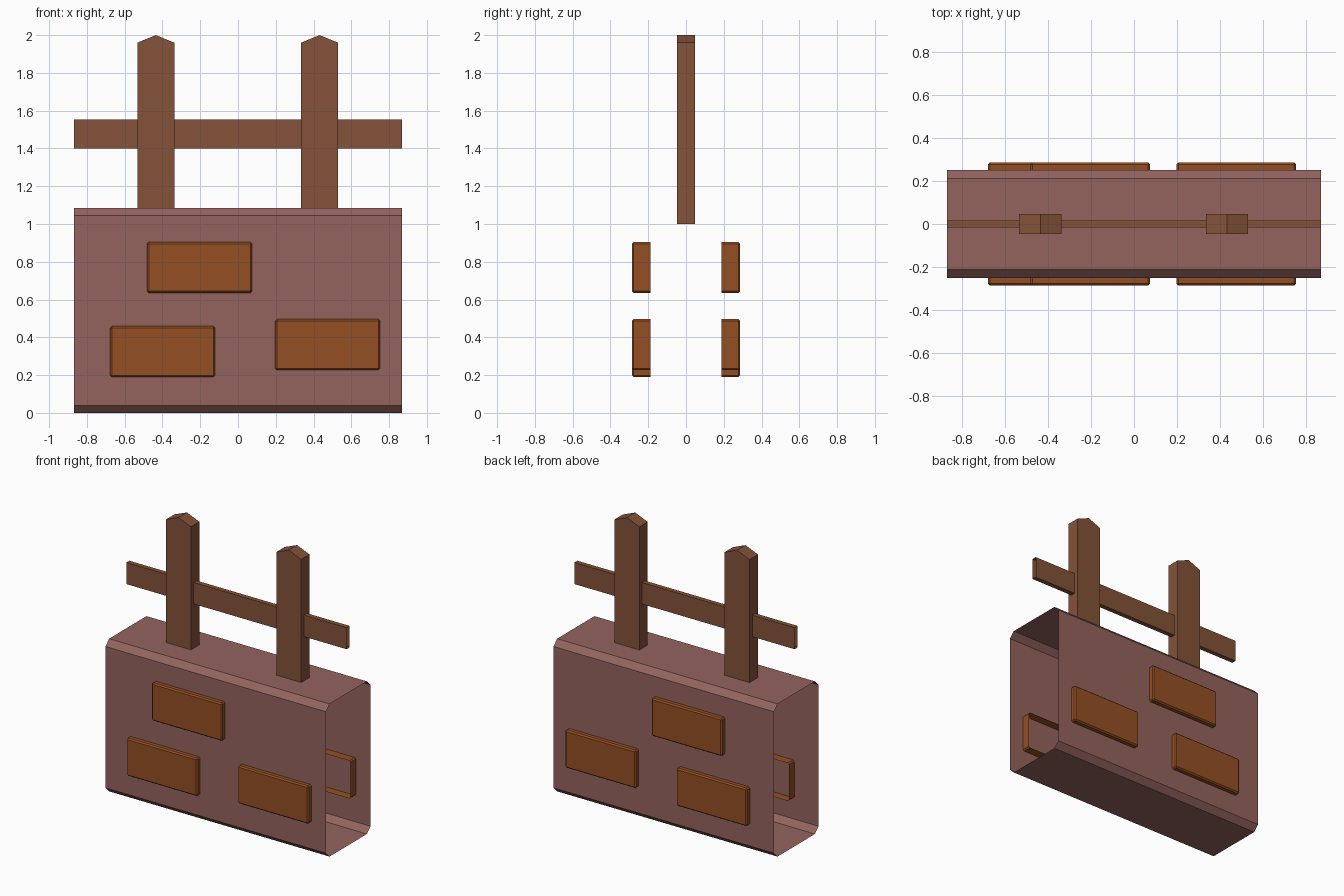
import bpy, bmesh
from mathutils import Vector

if "Cube" in bpy.data.objects:
    bpy.data.objects.remove(bpy.data.objects["Cube"])


def material(name, rgb):
    m = bpy.data.materials.new(name)
    m.diffuse_color = (*rgb, 1)
    m.use_nodes = True
    m.node_tree.nodes["Principled BSDF"].inputs["Base Color"].default_value = m.diffuse_color
    return m


STONE = material("dusty_red_stone", (0.296, 0.126, 0.113))
WOOD = material("brown_wood", (0.233, 0.084, 0.040))
BRICK = material("orange_brick", (0.296, 0.078, 0.0165))


def finish(bm, name, mat):
    me = bpy.data.meshes.new(name)
    bm.to_mesh(me)
    bm.free()
    me.materials.append(mat)
    ob = bpy.data.objects.new(name, me)
    bpy.context.collection.objects.link(ob)
    return ob


def prism(name, mat, profile, depth, caps=True):
    """Extrude a closed loop of points along a vector, optionally capped."""
    bm = bmesh.new()
    d = Vector(depth)
    a = [bm.verts.new(p) for p in profile]
    b = [bm.verts.new(Vector(p) + d) for p in profile]
    n = len(a)
    for i in range(n):
        j = (i + 1) % n
        bm.faces.new((a[i], a[j], b[j], b[i]))
    if caps:
        bm.faces.new(a[::-1])
        bm.faces.new(b)
    bmesh.ops.recalc_face_normals(bm, faces=bm.faces)
    # open tubes: make sure the normals point away from the centre line
    c = sum((v.co for v in bm.verts), Vector()) / len(bm.verts)
    f = bm.faces[:][0]
    if f.normal.dot(f.calc_center_median() - c) < 0:
        bmesh.ops.reverse_faces(bm, faces=bm.faces)
    return finish(bm, name, mat)


L = 0.867

# wall shell: chamfered tube with open ends
W, H, C = 0.25, 1.085, 0.04
half = [(W - C, 0), (W, C), (W, H - C), (W - C, H)]
loop = half + [(-y, z) for y, z in reversed(half)]
prism("wall", STONE, [(-L, y, z) for y, z in loop], (2 * L, 0, 0), caps=False)

# fence rail: thin tube with open ends
T = 0.017
prism("fence_rail", WOOD,
      [(-L, -T, 1.40), (-L, T, 1.40), (-L, T, 1.553), (-L, -T, 1.553)],
      (2 * L, 0, 0), caps=False)

# fence posts with gabled tips
P, D = 0.098, 0.047
for side, x in (("left", -0.435), ("right", 0.432)):
    prism("fence_post_" + side, WOOD,
          [(x - P, -D, 1.0), (x + P, -D, 1.0), (x + P, -D, 1.96),
           (x, -D, 2.0), (x - P, -D, 1.96)], (0, 2 * D, 0))


# bricks: bevelled boxes without an inner face, mirrored to the back
def brick(name, x0, x1, z0, z1):
    bm = bmesh.new()
    bmesh.ops.create_cube(bm, size=1)
    size = Vector((x1 - x0, 0.097, z1 - z0))
    mid = Vector(((x0 + x1) / 2, -0.2375, (z0 + z1) / 2))
    for v in bm.verts:
        v.co = v.co * size + mid
    bmesh.ops.bevel(bm, geom=bm.edges[:], offset=0.009, segments=1,
                    affect='EDGES')
    # square off the inner rim, then open it
    for v in bm.verts:
        if v.co.y > -0.21:
            v.co.y = -0.189
    inner = [f for f in bm.faces if all(v.co.y > -0.2 for v in f.verts)]
    bmesh.ops.delete(bm, geom=inner, context='FACES')
    ob = finish(bm, name, BRICK)
    m = ob.modifiers.new("to_back", 'MIRROR')
    m.use_axis = (False, True, False)
    m.use_mirror_merge = False


brick("upper_brick", -0.481, 0.074, 0.635, 0.904)
brick("lower_left_brick", -0.677, -0.122, 0.190, 0.459)
brick("lower_right_brick", 0.197, 0.752, 0.227, 0.496)
